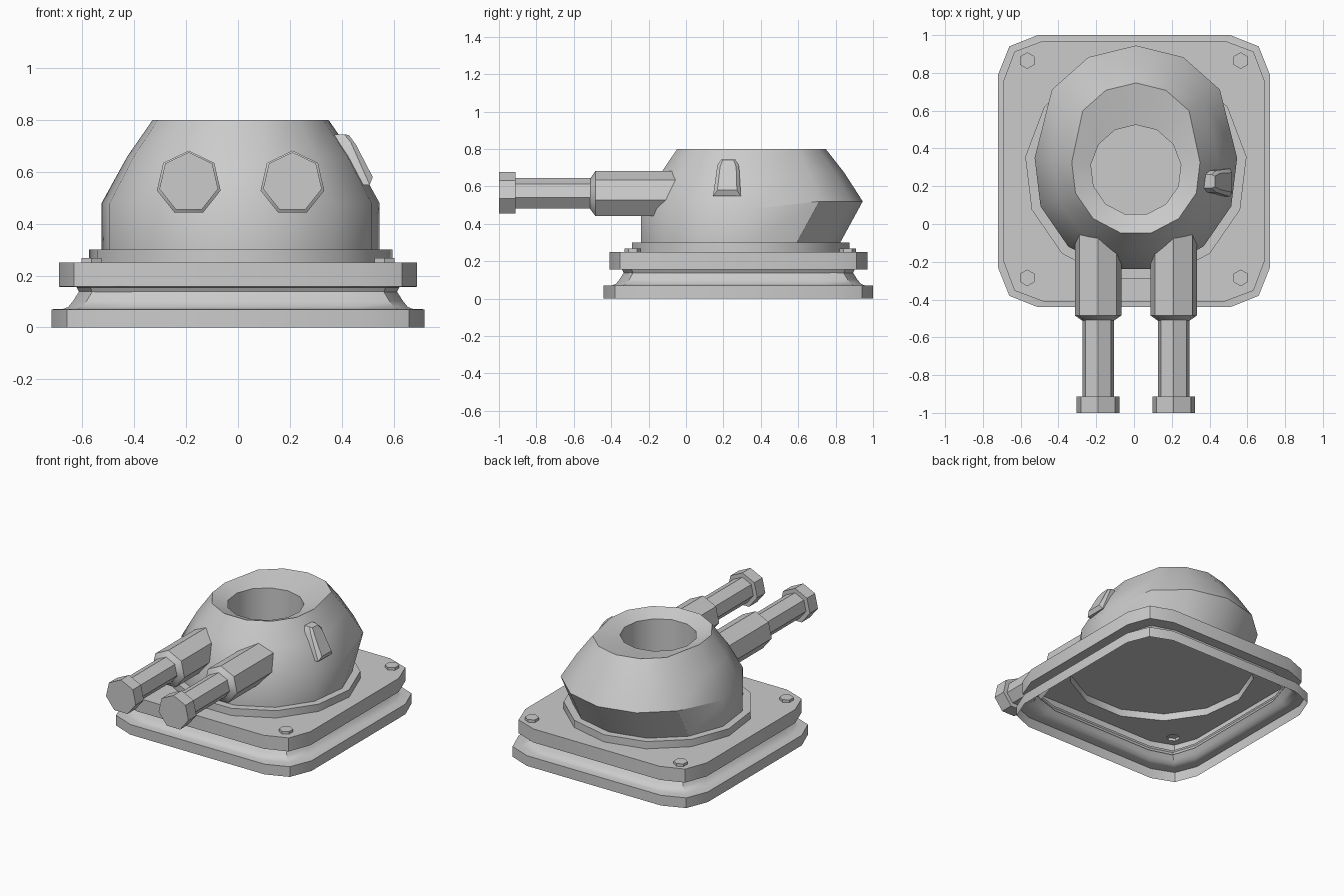
import bpy, bmesh, math

if "Cube" in bpy.data.objects:
    bpy.data.objects.remove(bpy.data.objects["Cube"])

CX, CY = 0.01, 0.285         # turret axis
grey = bpy.data.materials.new("light_grey")
grey.diffuse_color = (0.6, 0.6, 0.6, 1)
grey.use_nodes = True
grey.node_tree.nodes["Principled BSDF"].inputs["Base Color"].default_value = grey.diffuse_color


def finish(name, bm):
    """Turn a bmesh into a smooth-by-angle object."""
    bmesh.ops.recalc_face_normals(bm, faces=bm.faces)
    me = bpy.data.meshes.new(name)
    bm.to_mesh(me)
    bm.free()
    me.materials.append(grey)
    ob = bpy.data.objects.new(name, me)
    bpy.context.collection.objects.link(ob)
    bpy.ops.object.select_all(action='DESELECT')
    bpy.context.view_layer.objects.active = ob
    ob.select_set(True)
    bpy.ops.object.shade_smooth_by_angle(angle=math.radians(32))


def loft(name, rings, start=False, end=False, holes=()):
    """Skin equal-length point rings; optionally cap ends, or fill the end around holes."""
    bm = bmesh.new()
    rows = [[bm.verts.new(p) for p in ring] for ring in rings]
    n = len(rows[0])
    for a, b in zip(rows, rows[1:]):
        for i in range(n):
            j = (i + 1) % n
            bm.faces.new((a[i], a[j], b[j], b[i]))
    if start:
        bm.faces.new(rows[0])
    if end:
        bm.faces.new(rows[-1])
    if holes:
        edges = [bm.edges.get((rows[-1][i], rows[-1][(i + 1) % n])) for i in range(n)]
        for hole in holes:
            vs = [bm.verts.new(p) for p in hole]
            edges += [bm.edges.new((vs[i - 1], vs[i])) for i in range(len(vs))]
        bmesh.ops.triangle_fill(bm, use_beauty=True, edges=edges, normal=(0, 0, 1))
    finish(name, bm)


def rounded(half, z):
    """Square outline with two-step chamfered corners."""
    a, b = half * 0.917, half - 0.21
    corner = [(half, b), (a, a), (b, half)]
    pts = []
    for k in range(4):
        c, s = round(math.cos(k * math.pi / 2)), round(math.sin(k * math.pi / 2))
        pts += [(x * c - y * s, 0.28 + x * s + y * c, z) for x, y in corner]
    return pts


def circle(r, z, shift=0.0, rise=0.0, n=13):
    """Thirteen-sided ring whose rear five points are pushed back and up."""
    pts = []
    for i in range(n):
        t = math.pi / 2 + 2 * math.pi * i / n
        rear = 1 if math.sin(t) > 0.4 else 0
        pts.append((CX + r * math.cos(t), CY + r * math.sin(t) + rear * shift, z + rear * rise))
    return pts


def hexagon(x, y, z, r=0.044):
    return [(x + r * math.cos(math.pi * (k / 3 + 0.5)),
             y + r * math.sin(math.pi * (k / 3 + 0.5)), z) for k in range(6)]


# Lower skirt, an open shell
skirt = [(0.72, 0), (0.72, 0.07), (0.675, 0.071), (0.655, 0.079), (0.637, 0.101), (0.607, 0.148)]
loft("base_skirt", [rounded(h, z) for h, z in skirt])

# Upper plate with an inner lip below, open under its top face
spots = [(x, y) for x in (-0.565, 0.565) for y in (-0.285, 0.865)]
plate = [(0.6, 0.11), (0.622, 0.155), (0.69, 0.157), (0.69, 0.25)]
loft("upper_plate", [rounded(h, z) for h, z in plate],
     holes=[circle(0.59, 0.25)] + [hexagon(x, y, 0.25) for x, y in spots])

# Corner bolts
for x, y in spots:
    loft("bolt", [hexagon(x, y, 0.25), hexagon(x, y, 0.268)], end=True)

# Turret ring
loft("turret_ring", [circle(0.59, 0.25), circle(0.59, 0.3)], end=True)

# Dome swept to the rear, with a funnel and a deep well in the top
loft("turret_dome", [
    circle(0.54, 0.3),
    circle(0.54, 0.48, 0.12, 0.04),
    circle(0.44, 0.66, 0.12, 0.015),
    circle(0.342, 0.8, 0.12),
    circle(0.24, 0.76),
    circle(0.24, 0.32)], end=True)


# Twin seven-sided guns: sleeve, barrel and muzzle
def tube(name, x, zc, profile, start=False, end=False):
    rings = [[(x + r * math.sin(2 * math.pi * k / 7), y, zc + r * math.cos(2 * math.pi * k / 7))
              for k in range(7)] for y, r in profile]
    loft(name, rings, start, end)


for gx in (-0.19, 0.21):
    tube("gun_sleeve", gx, 0.556, [(-0.512, 0.086), (-0.485, 0.126), (-0.04, 0.126)])
    tube("gun_barrel", gx, 0.56, [(-0.915, 0.086), (-0.5, 0.086)])
    tube("gun_muzzle", gx, 0.56, [(-1.0, 0.116), (-0.912, 0.116)], True, True)

# Raised vision block on the right flank of the dome
base = [(0.48, 0.145, 0.55), (0.48, 0.293, 0.55), (0.38, 0.283, 0.715),
        (0.36, 0.262, 0.745), (0.36, 0.19, 0.745), (0.38, 0.168, 0.715)]
edge = [(0.508, 0.145, 0.55), (0.508, 0.293, 0.55), (0.435, 0.283, 0.715),
        (0.41, 0.262, 0.745), (0.41, 0.19, 0.745), (0.435, 0.168, 0.715)]
cap = [(0.52, 0.168, 0.58), (0.52, 0.272, 0.58), (0.455, 0.268, 0.705),
       (0.428, 0.254, 0.742), (0.428, 0.197, 0.742), (0.455, 0.182, 0.705)]
loft("vision_block", [base, edge, cap], end=True)
